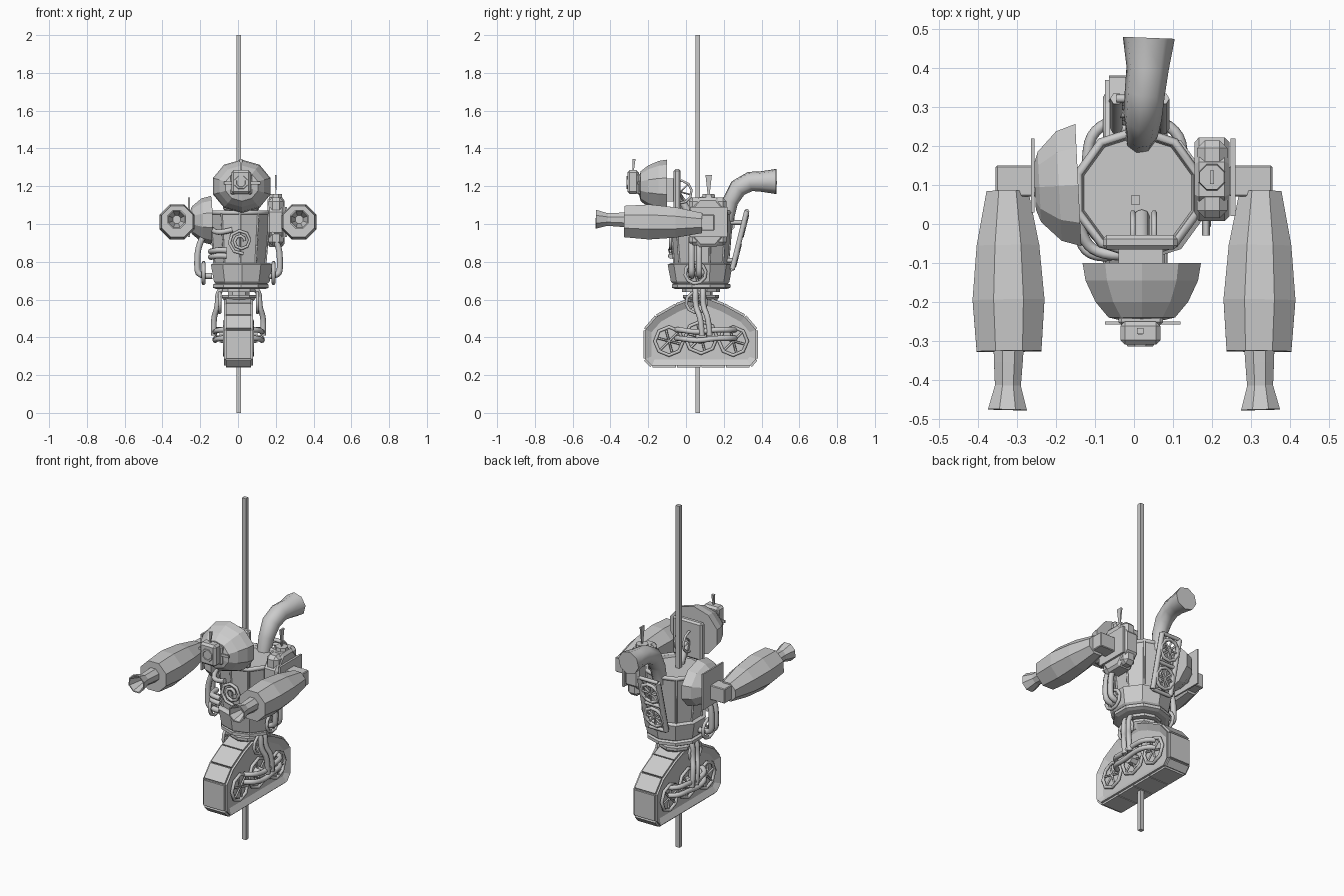
import bpy, bmesh, math
from mathutils import Vector, Matrix

if "Cube" in bpy.data.objects:
    bpy.data.objects.remove(bpy.data.objects["Cube"])


def finish(name, bm):
    bmesh.ops.recalc_face_normals(bm, faces=bm.faces)
    me = bpy.data.meshes.new(name)
    bm.to_mesh(me)
    bm.free()
    ob = bpy.data.objects.new(name, me)
    bpy.context.collection.objects.link(ob)
    return ob


def box(name, lo, hi, bevel=0.0, rot=None):
    bm = bmesh.new()
    lo, hi = Vector(lo), Vector(hi)
    bmesh.ops.create_cube(bm, size=1)
    m = Matrix.Translation((lo + hi) / 2)
    if rot:
        m = m @ Matrix.Rotation(rot[0], 4, rot[1])
    bm.transform(m @ Matrix.Diagonal((*(hi - lo), 1)))
    if bevel:
        bmesh.ops.bevel(bm, geom=bm.edges[:], offset=bevel, segments=1, affect='EDGES')
    return finish(name, bm)


def lathe(name, origin, axis, profile, n=8, scale=(1, 1)):
    """Faceted solid: profile of (distance along axis, radius)."""
    a = Vector(axis).normalized()
    up = Vector((0, 0, 1)) if abs(a.z) < 0.9 else Vector((0, 1, 0))
    s = a.cross(up).normalized()
    u = s.cross(a)
    bm = bmesh.new()
    rings = []
    for t, r in profile:
        c = Vector(origin) + a * t
        rings.append([bm.verts.new(c + s * r * scale[0] * math.cos((i + .5) * math.tau / n)
                                   + u * r * scale[1] * math.sin((i + .5) * math.tau / n))
                      for i in range(n)])
    for p, q in zip(rings, rings[1:]):
        for i in range(n):
            bm.faces.new((p[i], p[(i + 1) % n], q[(i + 1) % n], q[i]))
    bm.faces.new(rings[0])
    bm.faces.new(rings[-1])
    return finish(name, bm)


def tube(name, pts, r, radii=None, closed=False, smooth=False, res=2):
    cu = bpy.data.curves.new(name, 'CURVE')
    cu.dimensions = '3D'
    cu.bevel_depth, cu.bevel_resolution = r, res
    cu.use_fill_caps = True
    sp = cu.splines.new('NURBS' if smooth else 'POLY')
    sp.points.add(len(pts) - 1)
    for i, p in enumerate(pts):
        sp.points[i].co = (*p, 1)
        sp.points[i].radius = radii[i] if radii else 1
    sp.use_cyclic_u = closed
    if smooth:
        sp.order_u, sp.use_endpoint_u, sp.resolution_u = 3, True, 4
    tmp = bpy.data.objects.new(name, cu)
    bpy.context.collection.objects.link(tmp)
    me = bpy.data.meshes.new_from_object(tmp.evaluated_get(bpy.context.evaluated_depsgraph_get()))
    bpy.data.objects.remove(tmp)
    ob = bpy.data.objects.new(name, me)
    bpy.context.collection.objects.link(ob)
    return ob


def wheel(name, c, axis, R, r, n=10, spokes=3):
    """Ring with crossing spokes."""
    a = Vector(axis).normalized()
    s = a.orthogonal().normalized()
    u = a.cross(s)
    c = Vector(c)
    at = lambda k: c + R * (s * math.cos(k) + u * math.sin(k))
    tube(name + "_rim", [at(i * math.tau / n) for i in range(n)], r, closed=True, res=1)
    for i in range(spokes):
        k = i * math.pi / spokes
        tube(name + "_spoke", [at(k), at(k + math.pi)], r * .6, res=0)


# Support pole
box("pole", (-.008, .05, 0), (.016, .073, 2))

# Track hull with recessed sides
side = [(-.215, .44), (-.215, .285), (-.18, .25), (.34, .25), (.37, .285), (.37, .44),
        (.31, .51), (.2, .57), (.12, .6), (.03, .6), (-.05, .57), (-.155, .51)]
bm = bmesh.new()
face = bm.faces.new([bm.verts.new((-.075, y, z)) for y, z in side])
ext = bmesh.ops.extrude_face_region(bm, geom=[face], use_keep_orig=True)
bmesh.ops.translate(bm, verts=[v for v in ext['geom'] if isinstance(v, bmesh.types.BMVert)], vec=(.155, 0, 0))
bmesh.ops.recalc_face_normals(bm, faces=bm.faces)
caps = [f for f in bm.faces if len(f.verts) > 4]
bmesh.ops.inset_individual(bm, faces=caps, thickness=.035, depth=-.018)
finish("track_hull", bm)

# Tread plates, one per hull edge
for (y0, z0), (y1, z1) in zip(side, side[1:] + side[:1]):
    L = math.hypot(y1 - y0, z1 - z0)
    parts = 4 if L > .4 else 1
    ang = math.atan2(z1 - z0, y1 - y0)
    for k in range(parts):
        f = (k + .5) / parts
        y, z = y0 + (y1 - y0) * f, z0 + (z1 - z0) * f
        h = L / parts * .48
        box("tread_plate", (-.064, y - h, z - .011), (.068, y + h, z + .011), rot=(ang, 'X'))

# Track wheels and side pipes
for sx in (-1, 1):
    x0 = .003
    for y, z, R in ((-.09, .38, .075), (.08, .4, .085), (.25, .38, .075)):
        wheel("track_wheel", (x0 + sx * .073, y, z), (1, 0, 0), R, .01, 8)
    lathe("wheel_hub", (x0 + sx * .06, .08, .4), (sx, 0, 0), [(0, .035), (.04, .03)], 8)
    for z in (.395, .44):
        tube("side_pipe", [(x0 + sx * .07, -.05, z), (x0 + sx * .115, -.03, z), (x0 + sx * .125, .06, z - .015),
                           (x0 + sx * .125, .15, z), (x0 + sx * .115, .24, z), (x0 + sx * .07, .26, z)],
             .014, smooth=True)
    for y in (.05, .09):
        tube("leg_hose", [(x0 + sx * .07, y, .67), (x0 + sx * .11, y, .65), (x0 + sx * .11, y, .56),
                          (x0 + sx * .135, y + .03, .5), (x0 + sx * .13, y + .035, .41)], .015, smooth=True)
    wheel("hip_ring", (x0 + sx * .1, .055, .585), (1, 0, 0), .055, .009)
    # Waist hoses
    for y in (.03, .07):
        tube("waist_hose", [(x0 + sx * .19, y, .93), (x0 + sx * .215, y, .88), (x0 + sx * .22, y, .79),
                            (x0 + sx * .215, y, .72), (x0 + sx * .14, y, .725)], .016, smooth=True)
    wheel("waist_ring", (x0 + sx * .185, .05, .74), (1, 0, 0), .055, .01)

# Neck and torso barrel
lathe("waist_pivot", (.005, .08, .58), (0, 0, 1),
      [(0, .07), (.03, .095), (.045, .095), (.045, .06), (.06, .06), (.06, .1), (.075, .1), (.1, .1)], 10)
lathe("torso_ring", (.015, .08, .655), (0, 0, 1), [(0, .135), (.008, .155), (.025, .155), (.033, .135)], 10)
lathe("torso_belt", (.02, .075, .685), (0, 0, 1), [(0, .145), (.01, .155), (.1, .172), (.108, .155)], 10)
lathe("torso", (.01, .08, .78), (0, 0, 1), [(0, .14), (.27, .165), (.285, .165), (.285, .15), (.27, .145)], 10)
tube("torso_rim", [(.01 + .16 * math.cos((i + .5) * math.tau / 10), .08 + .16 * math.sin((i + .5) * math.tau / 10), 1.06)
                   for i in range(10)], .012, closed=True, res=1)
for i in range(10):
    k = (i + .5) * math.tau / 10
    tube("torso_rib", [(.01 + .142 * math.cos(k), .08 + .142 * math.sin(k), .79),
                       (.01 + .166 * math.cos(k), .08 + .166 * math.sin(k), 1.06)], .006, res=0)

# Chest coil and hoses
tube("chest_coil", [(.015 + (.02 + .0035 * i) * math.cos(i * .8), -.082, .91 + (.02 + .0035 * i) * math.sin(i * .8))
                    for i in range(15)], .009, res=1)
for z in (.825, .855):
    tube("chest_hose", [(-.145, .01, z), (-.14, -.05, z), (-.1, -.085, z + .01), (-.06, -.08, z + .005)],
         .015, smooth=True)
tube("shoulder_hose", [(-.15, .04, .98), (-.14, -.02, .97), (-.1, -.08, .95), (-.03, -.08, .97)], .014, smooth=True)

# Head dome, eye block and antenna
lathe("head", (.02, -.1, 1.2), (0, -1, 0),
      [(0, .16), (.045, .152), (.1, .125), (.14, .09), (.15, .045)], 10, (1, .88))
box("eye_mount", (-.04, -.26, 1.155), (.075, -.235, 1.265), .008)
box("eye_block", (-.035, -.31, 1.16), (.068, -.25, 1.285), .012)
lathe("eye_lens", (.016, -.305, 1.22), (0, -1, 0), [(0, .04), (.009, .036), (.009, .026), (0, .022)], 8)
box("eye_plate", (-.075, -.258, 1.21), (.12, -.25, 1.225))
lathe("eye_antenna", (.016, -.28, 1.28), (0, .08, 1), [(0, .005), (.065, .011)], 4)

# Plate and gears behind the head
box("head_back_plate", (-.08, -.065, 1.07), (.112, -.028, 1.29), .01)
box("head_neck_joint", (-.04, -.1, 1.12), (.075, -.06, 1.24))
for x in (-.003, .052):
    wheel("head_gear", (x, -.03, 1.17), (1, 0, 0), .06, .007, 10)
tube("neck_post", [(.02, .02, 1.05), (.02, -.02, 1.12), (.02, -.05, 1.16)], .02)

# Arm cannons with open muzzles
for sx in (-1, 1):
    lathe("arm", (sx * .325, .085, 1.005), (-sx * .01, -1, .02),
          [(0, .058), (.14, .087), (.28, .1), (.412, .09)], 8)
    lathe("muzzle", (sx * .322, -.325, 1.022), (sx * .02, -1, .02),
          [(-.01, .042), (.03, .04), (.09, .036), (.152, .054), (.152, .047), (.08, .022)], 8)
    box("elbow_joint", (sx * .3 - .055, .07, .965), (sx * .3 + .055, .15, 1.05), .004)

# Left shoulder dome
lathe("shoulder_dome", (-.143, .1, 1.02), (-1, -.05, 0),
      [(0, .165), (.05, .148), (.1, .095), (.112, .06)], 10, (1, .78))
box("shoulder_plate", (-.264, .03, .93), (-.255, .22, 1.14))

# Right shoulder box
lathe("shoulder_box", (.155, .115, 1.01), (1, 0, 0),
      [(0, .125), (.012, .142), (.078, .142), (.09, .125)], 8, (.82, 1))
box("shoulder_core", (.162, .015, .885), (.24, .215, 1.14), .02)
box("shoulder_cover", (.248, .02, .93), (.26, .22, 1.09))
lathe("shoulder_knob", (.2, .12, 1.13), (0, 0, 1), [(0, .038), (.03, .034)], 8)
lathe("shoulder_antenna", (.2, .12, 1.15), (0, 0, 1), [(0, .007), (.11, .024)], 4, (.3, 1))
tube("shoulder_jack", [(.185, .02, .95), (.185, -.03, .95)], .01, res=0)

# Exhaust pipe
tube("exhaust_pipe", [(.015, .215, 1.02), (.02, .235, 1.12), (.022, .275, 1.19), (.028, .34, 1.225),
                      (.035, .4, 1.225), (.038, .478, 1.225)], .05, [.75, .85, 1, 1.05, 1.1, 1.35])

# Back radiator frame with two fans
n = Vector((0, .32, -.08)).normalized()
a, b = Vector((0, .245, .76)), Vector((0, .322, 1.07))
for x in (-.045, .075):
    tube("radiator_rail", [a + Vector((x, 0, 0)), b + Vector((x, 0, 0))], .016, res=1)
for f in (0, .5, 1):
    p = a.lerp(b, f)
    tube("radiator_bar", [p + Vector((-.045, 0, 0)), p + Vector((.075, 0, 0))], .011, res=1)
for f in (.25, .75):
    wheel("radiator_fan", a.lerp(b, f) + Vector((.015, 0, 0)) + n * .008, n, .058, .01, 10, 4)
for f in (.15, .8):
    p = a.lerp(b, f)
    tube("radiator_bracket", [p + Vector((.015, 0, 0)), (.015, .2, p.z)], .014, res=0)
